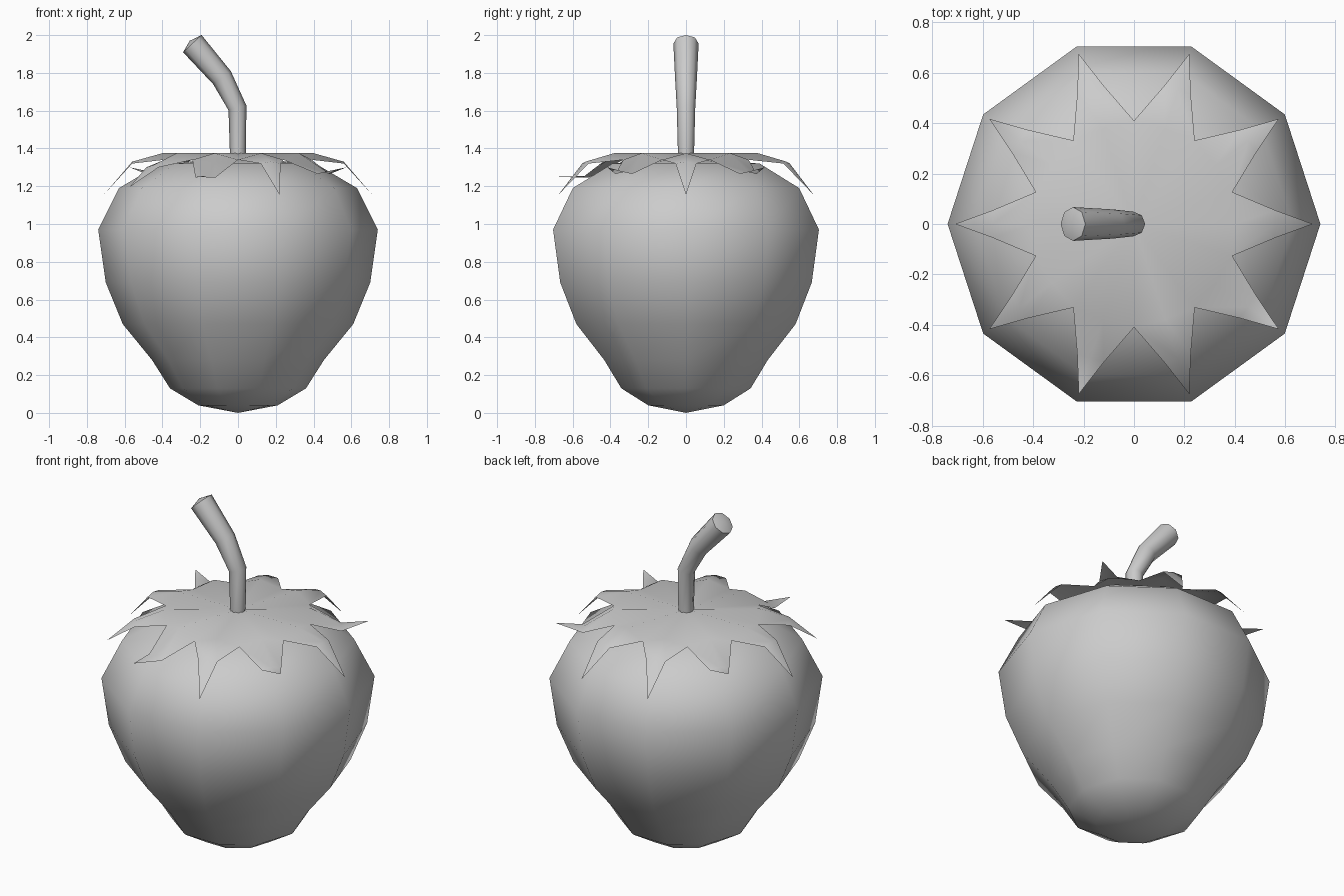
import bpy, bmesh
from math import sin, cos, radians, pi
from mathutils import Vector

if "Cube" in bpy.data.objects:
    bpy.data.objects.remove(bpy.data.objects["Cube"])


def finish(name, bm, angle):
    bmesh.ops.recalc_face_normals(bm, faces=bm.faces)
    mesh = bpy.data.meshes.new(name)
    bm.to_mesh(mesh)
    bm.free()
    obj = bpy.data.objects.new(name, mesh)
    bpy.context.collection.objects.link(obj)
    bpy.ops.object.select_all(action='DESELECT')
    obj.select_set(True)
    bpy.context.view_layer.objects.active = obj
    bpy.ops.object.shade_smooth_by_angle(angle=radians(angle))
    return obj


def skin(bm, rings, start=None, end=None):
    # Bridge rings of vertices and close the ends with fans
    n = len(rings[0])
    for a, b in zip(rings, rings[1:]):
        for i in range(n):
            j = (i + 1) % n
            bm.faces.new((a[i], a[j], b[j], b[i]))
    for ring, tip in ((rings[0], start), (rings[-1], end)):
        if tip:
            c = bm.verts.new(tip)
            for i in range(n):
                bm.faces.new((ring[i], ring[(i + 1) % n], c))


def polar(r, deg, z, side=0):
    a = radians(deg)
    return (r * cos(a) - side * sin(a), r * sin(a) + side * cos(a), z)


# Berry body: ten-sided lathe
bm = bmesh.new()
profile = [(.21, .04), (.36, .13), (.455, .28), (.61, .47), (.70, .69),
           (.74, .97), (.63, 1.19), (.41, 1.32)]
rings = [[bm.verts.new(polar(r, 36 * i, z)) for i in range(10)] for r, z in profile]
skin(bm, rings, (0, 0, 0), (0, 0, 1.35))
finish("berry_body", bm, 60)

# Leaf crown: thin ten-pointed sheet, some tips curl upward
droop = (1.32, 1.155)
curl = (1.265, 1.30)
leaves = [droop, curl, droop, droop, curl, droop,
          (1.30, 1.195), (1.245, 1.25), droop, curl]
bm = bmesh.new()
centre = bm.verts.new((0, 0, 1.375))
valleys = [bm.verts.new(polar(.41, 36 * i + 18, 1.34)) for i in range(10)]
for i, (mid_z, tip_z) in enumerate(leaves):
    deg = 36 * i
    right, left = valleys[i - 1], valleys[i]
    root = bm.verts.new(polar(.40, deg, 1.375))
    m_r = bm.verts.new(polar(.56, deg, mid_z, -.055))
    m_c = bm.verts.new(polar(.56, deg, mid_z + .01))
    m_l = bm.verts.new(polar(.56, deg, mid_z, .055))
    tip = bm.verts.new(polar(.71, deg, tip_z))
    for f in ((centre, right, root), (centre, root, left),
              (right, m_r, m_c, root), (root, m_c, m_l, left),
              (m_r, tip, m_c), (m_c, tip, m_l)):
        bm.faces.new(f)
finish("leaf_crown", bm, 60)

# Stem: bent tube that widens toward the cut end
bm = bmesh.new()
path = [(0, 1.35, .042, 0), (-.003, 1.615, .049, 15),
        (-.085, 1.775, .058, 36), (-.242, 1.955, .067, 43)]
rings = []
for x, z, r, tilt in path:
    t = radians(tilt)
    rings.append([bm.verts.new((x + r * cos(a) * cos(t), r * sin(a), z + r * cos(a) * sin(t)))
                  for a in (2 * pi * k / 8 for k in range(8))])
skin(bm, rings, None, (-.256, 0, 1.97))
finish("stem", bm, 50)
